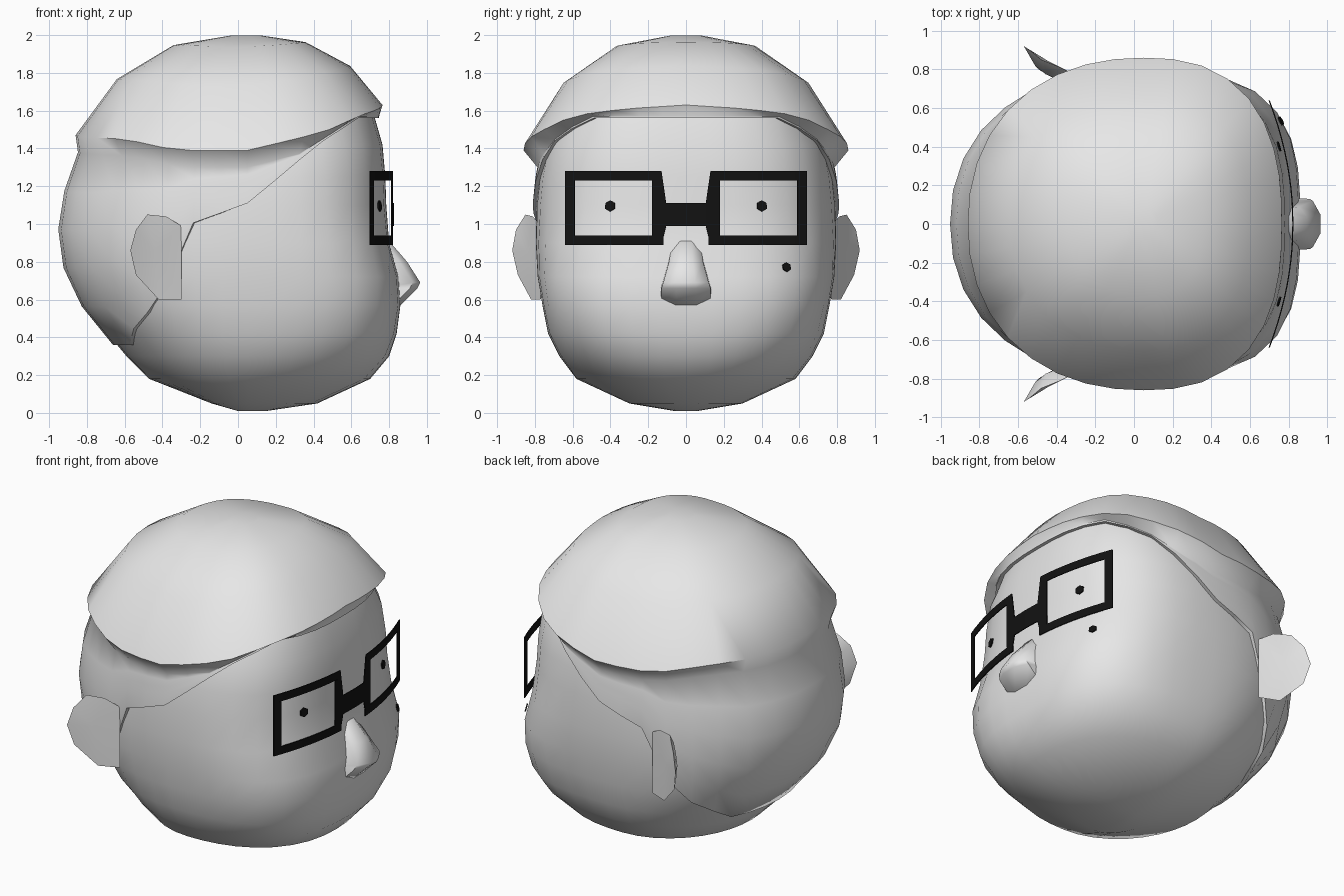
import bpy, bmesh, math
from mathutils import Vector

if "Cube" in bpy.data.objects:
    bpy.data.objects.remove(bpy.data.objects["Cube"], do_unlink=True)


def material(name, value):
    m = bpy.data.materials.new(name)
    m.use_nodes = True
    m.diffuse_color = (value, value, value, 1)
    m.node_tree.nodes["Principled BSDF"].inputs["Base Color"].default_value = m.diffuse_color
    return m


GREY = material("light grey", 0.8)
BLACK = material("black", 0.006)
CX = 0.05          # centre of the plan in x
COLS = 36          # columns around the head


def make(name, verts, faces, mat, smooth=55):
    me = bpy.data.meshes.new(name)
    me.from_pydata([tuple(v) for v in verts], [], faces)
    ob = bpy.data.objects.new(name, me)
    bpy.context.collection.objects.link(ob)
    bm = bmesh.new()
    bm.from_mesh(me)
    bmesh.ops.recalc_face_normals(bm, faces=bm.faces)
    bm.to_mesh(me)
    bm.free()
    me.materials.append(mat)
    if smooth:
        bpy.ops.object.select_all(action='DESELECT')
        ob.select_set(True)
        bpy.context.view_layer.objects.active = ob
        bpy.ops.object.shade_smooth_by_angle(angle=math.radians(smooth))
    return ob


def loft(name, rows, mat, closed=True, caps=True):
    n = len(rows[0])
    verts = [v for r in rows for v in r]
    faces = []
    for i in range(len(rows) - 1):
        for j in range(n if closed else n - 1):
            k = (j + 1) % n
            faces.append((i * n + j, i * n + k, (i + 1) * n + k, (i + 1) * n + j))
    if caps:
        for r in (0, len(rows) - 1):
            centre = sum((Vector(v) for v in rows[r]), Vector()) / n
            verts.append(centre)
            faces += [(r * n + j, r * n + (j + 1) % n, len(verts) - 1) for j in range(n)]
    return make(name, verts, faces, mat)


def interp(table, t):
    if t <= table[0][0]:
        return table[0][1:]
    for a, b in zip(table, table[1:]):
        if t <= b[0]:
            f = (t - a[0]) / (b[0] - a[0])
            return [p + (q - p) * f for p, q in zip(a[1:], b[1:])]
    return table[-1][1:]


def plan(deg, front, back, width, nf, nb, grow=0.0):
    """Point of a superellipse plan in the polar direction deg."""
    c, s = math.cos(math.radians(deg)), math.sin(math.radians(deg))
    a, n = (front - CX, nf) if c > 0 else (CX - back, nb)
    r = (abs(c / a) ** n + abs(s / width) ** n) ** (-1 / n) + grow
    return CX + r * c, r * s


# Head: height, front x, back x, half width, front and back squareness
HEAD = [
    (0.01, 0.15, 0.0, 0.06, 2, 2),
    (0.05, 0.42, -0.14, 0.30, 2, 2),
    (0.18, 0.70, -0.47, 0.58, 2.3, 2),
    (0.30, 0.80, -0.59, 0.67, 2.7, 2),
    (0.42, 0.84, -0.69, 0.73, 3, 2.1),
    (0.57, 0.86, -0.81, 0.76, 3.2, 2.2),
    (0.72, 0.85, -0.89, 0.785, 3.2, 2.2),
    (0.90, 0.80, -0.935, 0.795, 3, 2.2),
    (1.10, 0.785, -0.92, 0.79, 2.8, 2.2),
    (1.25, 0.78, -0.875, 0.775, 2.8, 2.2),
    (1.42, 0.765, -0.81, 0.74, 2.8, 2.2),
    (1.56, 0.725, -0.74, 0.67, 2.8, 2.2),
]


def head_point(deg, z, grow=0.0):
    return Vector((*plan(deg, *interp(HEAD, z), grow), z))


ANGLES = [360 / COLS * j for j in range(COLS)]
loft("head", [[head_point(d, row[0]) for d in ANGLES] for row in HEAD], GREY)

# Hair: hairline and rim heights by angle from the face
HAIRLINE = [(0, 1.56), (42, 1.56), (63, 1.42), (90, 1.11), (113, 0.99),
            (122, 0.60), (150, 0.36), (180, 0.36)]
RIM = [(0, 1.63), (25, 1.61), (45, 1.575), (62, 1.49), (90, 1.39),
       (115, 1.39), (135, 1.45), (180, 1.47)]
columns = []
for d in ANGLES:
    side = min(d, 360 - d)
    low, rim = interp(HAIRLINE, side)[0], interp(RIM, side)[0]
    recess = max(rim - 0.09, low + 0.01)
    col = [head_point(d, low, -0.03)]
    for k in range(6):
        z = low + (recess - low) * k / 5
        col.append(head_point(d, z, 0.022))
    x, y = plan(d, 0.765, -0.86, 0.86, 2.5, 2.2)
    for scale, rise in ((1, 0), (0.76, 0.56), (0.43, 0.9), (0.1, 0.995)):
        col.append(Vector((CX + (x - CX) * scale, y * scale, rim + (2 - rim) * rise)))
    columns.append(col)
rows = [list(r) for r in zip(*columns)]
hair = loft("hair", rows[::-1], GREY, caps=False)
bm = bmesh.new()
bm.from_mesh(hair.data)
top = [e for e in bm.edges if e.is_boundary and all(v.co.z > 1.9 for v in e.verts)]
bmesh.ops.holes_fill(bm, edges=top)
bm.to_mesh(hair.data)
bm.free()

# Nose: wedge with a wide, undercut base
nose = []
for z, x, w in ((0.91, 0.80, 0.07), (0.80, 0.895, 0.09), (0.69, 0.965, 0.12),
                (0.66, 0.95, 0.13), (0.57, 0.86, 0.13)):
    half = [(0.76, w * 1.05), (x - 0.04, w), (x, w * 0.4)]
    nose.append([Vector((px, py, z)) for px, py in half] +
                [Vector((px, -py, z)) for px, py in half[::-1]])
loft("nose", nose, GREY)

# Ears: flared plates, thick at the root
EAR = [(-0.30, 0.77, 0.99), (-0.38, 0.81, 1.04), (-0.48, 0.85, 1.05), (-0.54, 0.90, 0.97),
       (-0.57, 0.92, 0.86), (-0.54, 0.89, 0.73), (-0.42, 0.82, 0.60), (-0.30, 0.77, 0.60)]
for side, label in ((1, "left"), (-1, "right")):
    flip = Vector((1, side, 1))
    outer = [Vector(p) for p in EAR]
    root = Vector((-0.42, 0.66, 0.83))
    inner = [p.lerp(root, 0.4) for p in outer]
    loft(label + "_ear", [[p * flip for p in ring] for ring in (outer, inner)], GREY)


# Glasses: thin sheet bent around the face, strips are (y, low z, high z) pairs
def sheet(y, z):
    return Vector((0.825 - 0.30 * y * y, y, z))


STRIPS = [((0.12, 0.89, 0.94), (0.64, 0.89, 0.94)), ((0.13, 1.23, 1.28), (0.64, 1.23, 1.28)),
          ((0.59, 0.94, 1.23), (0.64, 0.94, 1.23)), ((0.13, 0.94, 1.23), (0.18, 0.94, 1.23)),
          ((0.105, 0.99, 1.11), (0.13, 0.89, 1.28)), ((0, 0.99, 1.11), (0.105, 0.99, 1.11))]
verts, faces = [], []
for side in (1, -1):
    for a, b in STRIPS:
        steps = 8 if b[0] - a[0] > 0.2 else 1
        for i in range(steps + 1):
            y, lo, hi = [p + (q - p) * i / steps for p, q in zip(a, b)]
            verts += [sheet(y * side, lo), sheet(y * side, hi)]
            if i:
                n = len(verts)
                quad = (n - 4, n - 2, n - 1, n - 3)
                faces.append(quad if side > 0 else quad[::-1])
glasses = make("glasses", verts, faces, BLACK, 0)
thick = glasses.modifiers.new("thickness", 'SOLIDIFY')
thick.thickness = 0.006


# Pupils and cheek mole: small six-sided plates on the skin
def dot(name, y, z, radius):
    lo, hi = 0, 90
    for _ in range(30):
        mid = (lo + hi) / 2
        lo, hi = (mid, hi) if head_point(mid, z).y < abs(y) else (lo, mid)
    p = head_point(lo, z)
    t = (head_point(lo + 4, z) - head_point(lo - 4, z)).normalized()
    up = (head_point(lo, z + 0.04) - head_point(lo, z - 0.04)).normalized()
    normal = t.cross(up).normalized()
    flip = Vector((1, math.copysign(1, y), 1))
    rings = []
    for lift in (0.002, 0.01):
        rings.append([(p + normal * lift + (t * math.cos(math.pi * k / 3 + math.pi / 6)
                       + up * math.sin(math.pi * k / 3 + math.pi / 6)) * radius) * flip
                      for k in range(6)])
    loft(name, rings, BLACK)


dot("left_pupil", 0.40, 1.095, 0.03)
dot("right_pupil", -0.40, 1.095, 0.03)
dot("cheek_mole", 0.53, 0.77, 0.026)
